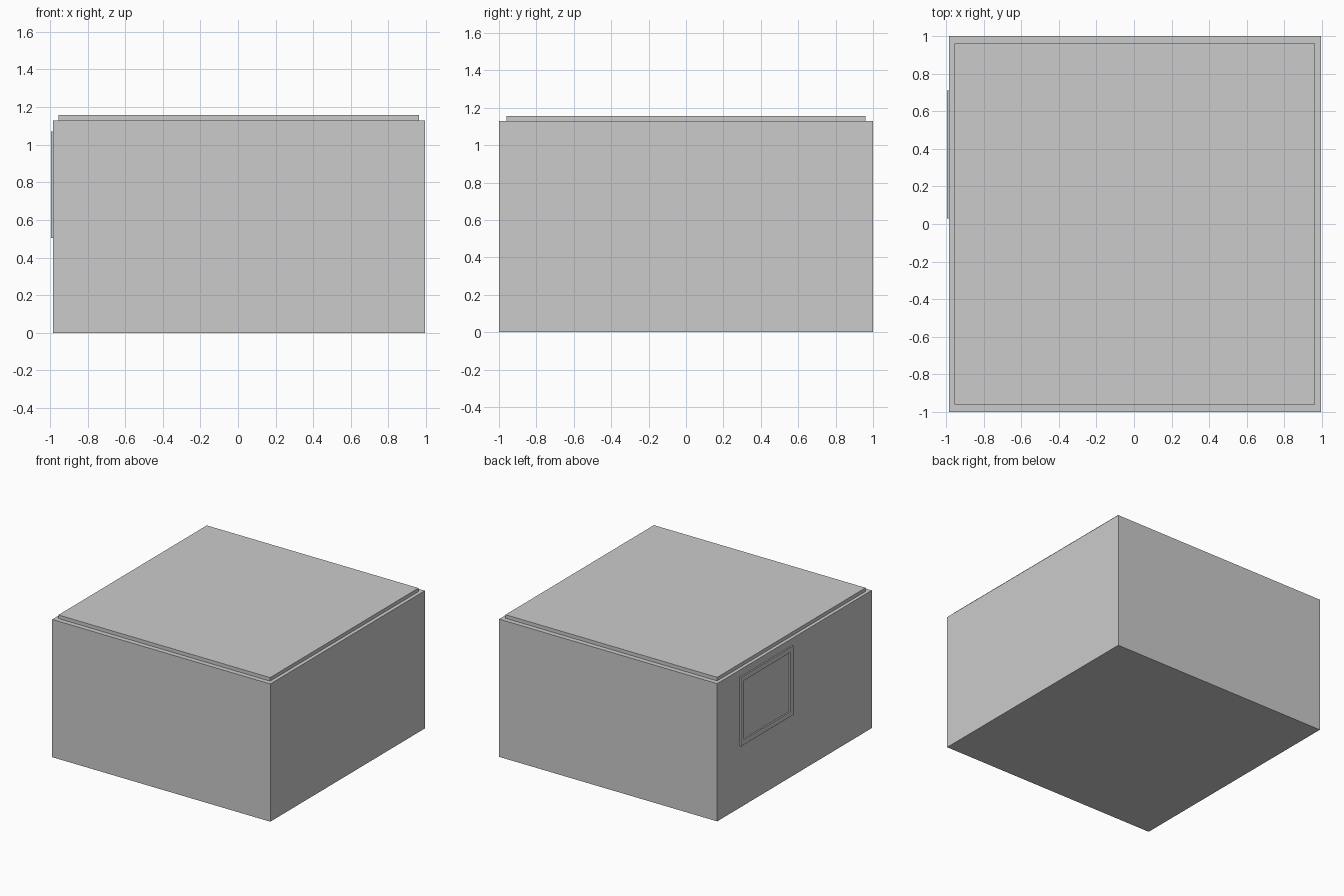
import bpy

if "Cube" in bpy.data.objects:
    bpy.data.objects.remove(bpy.data.objects["Cube"])

grey = bpy.data.materials.new("light_grey")
grey.diffuse_color = (0.6, 0.6, 0.6, 1)
grey.use_nodes = True
grey.node_tree.nodes["Principled BSDF"].inputs["Base Color"].default_value = grey.diffuse_color


def mesh_object(name, verts, faces):
    mesh = bpy.data.meshes.new(name)
    mesh.from_pydata(verts, [], faces)
    mesh.update()
    mesh.materials.append(grey)
    obj = bpy.data.objects.new(name, mesh)
    bpy.context.collection.objects.link(obj)
    return obj


def box(name, x, y, z):
    verts = [(a, b, c) for a in x for b in y for c in z]
    faces = [(0, 1, 3, 2), (4, 6, 7, 5), (0, 4, 5, 1),
             (2, 3, 7, 6), (0, 2, 6, 4), (1, 5, 7, 3)]
    return mesh_object(name, verts, faces)


def frame(name, x, y, z, w):
    """Rectangular ring on the left wall, with border width w."""
    verts = []
    for px in x:
        for i in (0, w):
            a, b, c, d = y[0] + i, y[1] - i, z[0] + i, z[1] - i
            verts += [(px, a, c), (px, b, c), (px, b, d), (px, a, d)]
    faces = []
    for i in range(4):
        j = (i + 1) % 4
        faces += [(i, 4 + i, 4 + j, j),                # outward face
                  (8 + i, 8 + j, 12 + j, 12 + i),      # wall side
                  (i, j, 8 + j, 8 + i),                # outer rim
                  (4 + i, 12 + i, 12 + j, 4 + j)]      # inner rim
    return mesh_object(name, verts, faces)


# Main block and the raised roof slab
box("walls", (-0.983, 0.993), (-1, 1), (0, 1.128))
box("roof_slab", (-0.955, 0.963), (-0.96, 0.96), (1.128, 1.157))

# Window surround on the left wall
frame("window_frame", (-0.994, -0.983), (0.03, 0.71), (0.505, 1.07), 0.04)
